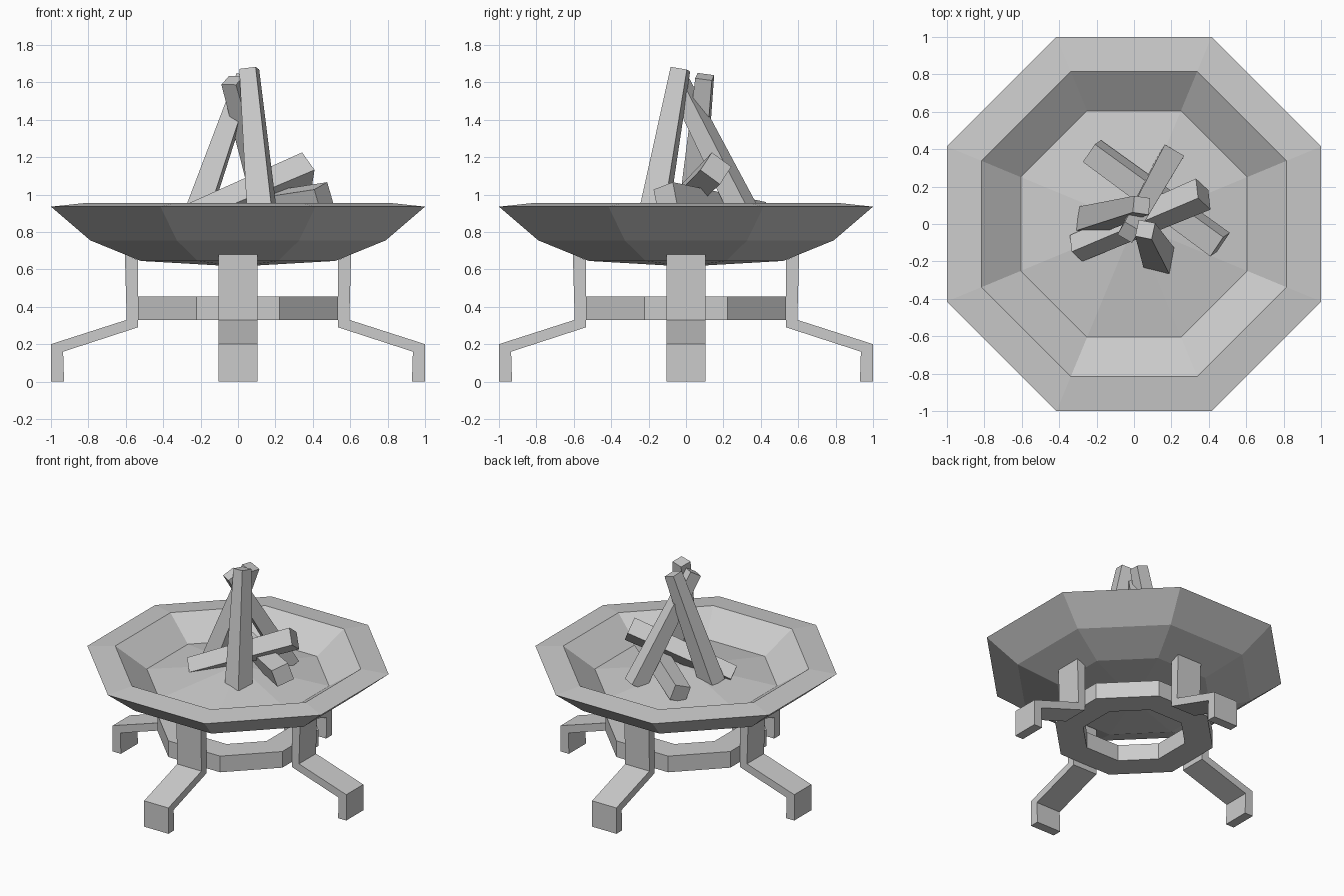
import bpy, bmesh, math
from mathutils import Vector, Matrix

if "Cube" in bpy.data.objects:
    bpy.data.objects.remove(bpy.data.objects["Cube"])

grey = bpy.data.materials.new("iron_grey")
grey.diffuse_color = (0.6, 0.6, 0.6, 1)
grey.use_nodes = True
grey.node_tree.nodes["Principled BSDF"].inputs["Base Color"].default_value = grey.diffuse_color


def finish(name, bm):
    bmesh.ops.remove_doubles(bm, verts=bm.verts, dist=1e-5)
    bmesh.ops.recalc_face_normals(bm, faces=bm.faces)
    me = bpy.data.meshes.new(name)
    bm.to_mesh(me)
    bm.free()
    me.materials.append(grey)
    ob = bpy.data.objects.new(name, me)
    bpy.context.collection.objects.link(ob)
    return ob


def octagon_lathe(name, profile, closed):
    """Sweep (apothem, z) points round an octagon with flat sides on the axes."""
    bm = bmesh.new()
    rings = []
    for a, z in profile:
        r = a / math.cos(math.pi / 8)
        angles = [math.pi / 8 + k * math.pi / 4 for k in range(8)]
        if a == 0:
            rings.append([bm.verts.new((0, 0, z))] * 8)
        else:
            rings.append([bm.verts.new((r * math.cos(t), r * math.sin(t), z)) for t in angles])
    pairs = list(zip(rings, rings[1:] + rings[:1]))
    for lo, hi in pairs if closed else pairs[:-1]:
        for k in range(8):
            n = (k + 1) % 8
            bm.faces.new(list(dict.fromkeys((lo[k], lo[n], hi[n], hi[k]))))
    return finish(name, bm)


def leg(name, angle):
    """Bent flat bar, drawn in the xz plane and turned into place."""
    profile = [(0.535, 0.65), (0.605, 0.68), (0.595, 0.33), (1.0, 0.2),
               (1.0, 0), (0.93, 0), (0.935, 0.16), (0.535, 0.29)]
    bm = bmesh.new()
    near = [bm.verts.new((x, -0.104, z)) for x, z in profile]
    far = [bm.verts.new((x, 0.104, z)) for x, z in profile]
    bm.faces.new(near)
    bm.faces.new(far[::-1])
    for i in range(len(profile)):
        j = (i + 1) % len(profile)
        bm.faces.new((near[i], far[i], far[j], near[j]))
    bmesh.ops.rotate(bm, verts=bm.verts, matrix=Matrix.Rotation(angle, 3, 'Z'))
    return finish(name, bm)


def log(name, start, end, facing, w0, w1):
    """Square tapered stick; one side looks towards the facing vector."""
    p, q = Vector(start), Vector(end)
    axis = (q - p).normalized()
    u = axis.cross(Vector(facing)).normalized()
    v = u.cross(axis)
    bm = bmesh.new()
    ends = []
    for c, w in ((p, w0 / 2), (q, w1 / 2)):
        ends.append([bm.verts.new(c + u * w * a + v * w * b)
                     for a, b in ((-1, -1), (1, -1), (1, 1), (-1, 1))])
    bm.faces.new(ends[0])
    bm.faces.new(ends[1])
    for i in range(4):
        j = (i + 1) % 4
        bm.faces.new((ends[0][i], ends[0][j], ends[1][j], ends[1][i]))
    return finish(name, bm)


# Bowl: underside, rim, inner wall and gently raised floor
octagon_lathe("bowl", [(0, 0.615), (0.52, 0.645), (0.79, 0.755), (1.0, 0.935),
                       (0.815, 0.955), (0.605, 0.80), (0, 0.90)], closed=False)

# Brace ring between the legs
octagon_lathe("brace_ring", [(0.535, 0.33), (0.535, 0.455), (0.345, 0.455), (0.345, 0.33)], closed=True)

# Four legs
for i, side in enumerate(("right", "back", "left", "front")):
    leg("leg_" + side, i * math.pi / 2)

# Standing logs, leaning together
log("log_front", (0.135, -0.185, 0.83), (0.06, -0.03, 1.67), (-0.2, -1, 0), 0.14, 0.09)
log("log_back", (0.19, 0.35, 0.83), (-0.03, -0.045, 1.61), (0.5, 0.85, 0.3), 0.12, 0.09)
log("log_left", (-0.24, 0.02, 0.83), (0.04, 0.10, 1.63), (-0.15, -1, 0), 0.13, 0.09)

# Fallen logs
log("log_fallen_upper", (-0.31, -0.13, 0.85), (0.37, 0.16, 1.14), (-0.3, 0.7, 1), 0.11, 0.13)
log("log_fallen_lower", (-0.225, 0.39, 0.885), (0.46, -0.11, 0.985), (-0.2, -0.25, 1), 0.12, 0.13)
